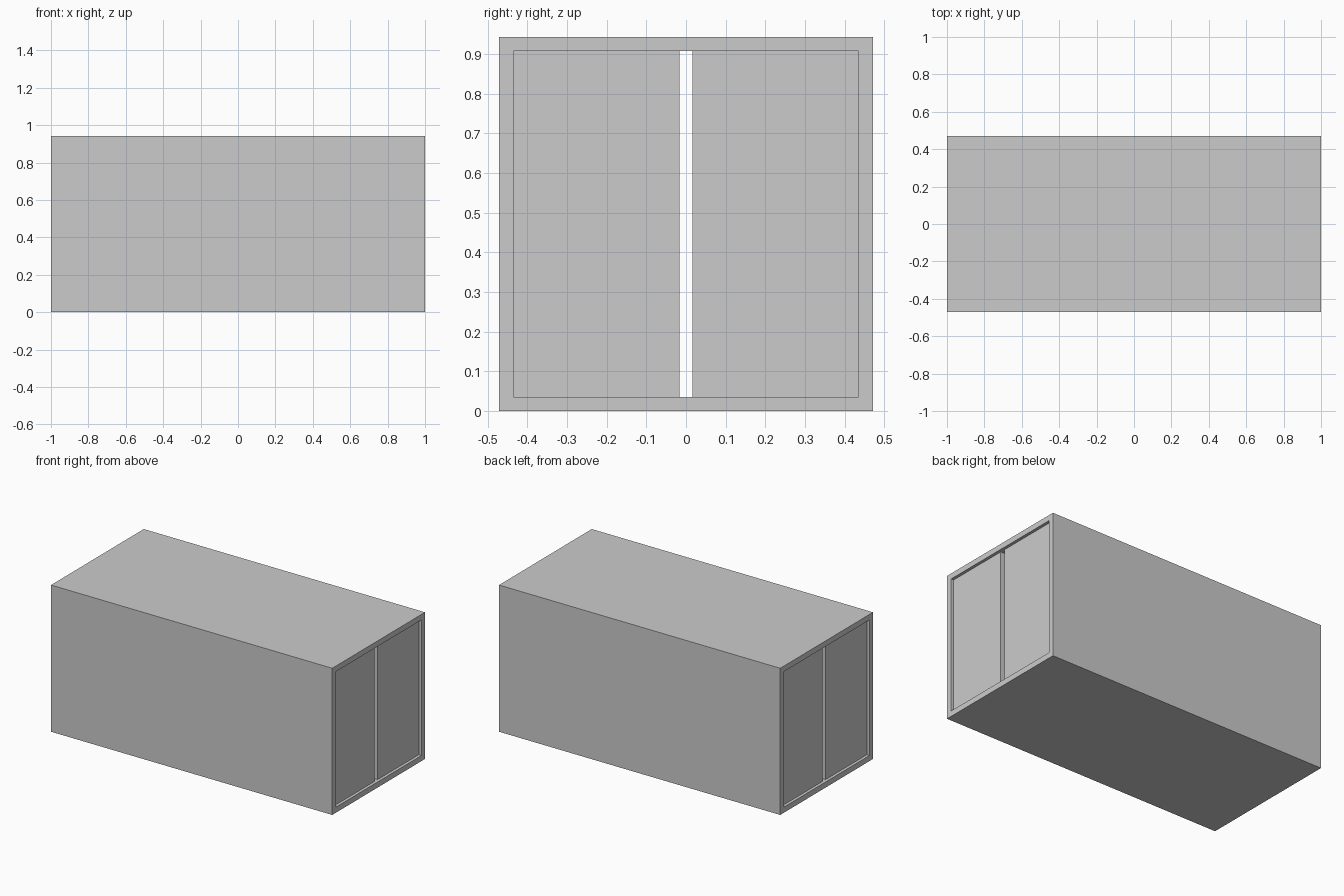
import bpy, bmesh

if "Cube" in bpy.data.objects:
    bpy.data.objects.remove(bpy.data.objects["Cube"])

L, W, H = 1.0, 0.471, 0.943          # half length, half width, height
WALL = 0.036                         # wall thickness
GAP = 0.016                          # half gap between door leaves
RECESS, DOOR = 0.019, 0.036          # door setback and thickness


def make_object(name, bm):
    bmesh.ops.recalc_face_normals(bm, faces=bm.faces)
    mesh = bpy.data.meshes.new(name)
    bm.to_mesh(mesh)
    bm.free()
    obj = bpy.data.objects.new(name, mesh)
    bpy.context.collection.objects.link(obj)
    return obj


def box(name, lo, hi):
    bm = bmesh.new()
    bmesh.ops.create_cube(bm, size=1)
    for v in bm.verts:
        v.co = [(a + b) / 2 + c * (b - a) for a, b, c in zip(lo, hi, v.co)]
    return make_object(name, bm)


def rect(bm, x, inset):
    y, z0, z1 = W - inset, inset, H - inset
    return [bm.verts.new((x, *p)) for p in ((-y, z0), (y, z0), (y, z1), (-y, z1))]


# Container shell: rectangular tube open at both ends
bm = bmesh.new()
loops = [rect(bm, -L, 0), rect(bm, L, 0), rect(bm, L, WALL), rect(bm, -L, WALL)]
for a, b in zip(loops, loops[1:] + loops[:1]):
    for i in range(4):
        j = (i + 1) % 4
        bm.faces.new((a[i], a[j], b[j], b[i]))
make_object("container_shell", bm)

# Recessed pair of door leaves at each end
for end, sx in (("right", 1), ("left", -1)):
    x0, x1 = sorted((sx * (L - RECESS), sx * (L - RECESS - DOOR)))
    for side, sy in (("front", -1), ("back", 1)):
        y0, y1 = sorted((sy * GAP, sy * (W - WALL)))
        box(f"{end}_door_{side}", (x0, y0, WALL), (x1, y1, H - WALL))
